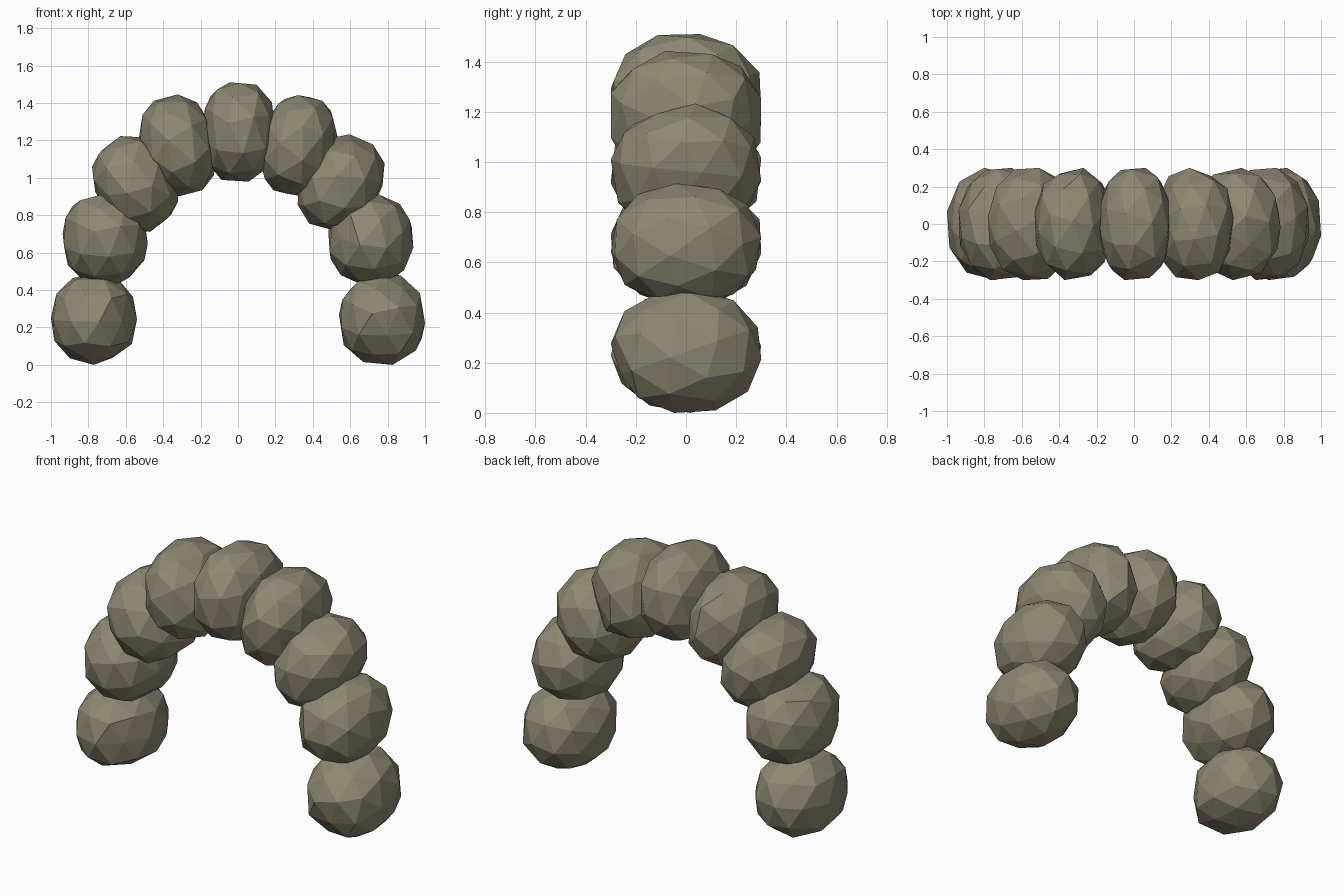
import bpy, bmesh, random
from math import radians, copysign
from mathutils import Matrix, Vector

if "Cube" in bpy.data.objects:
    bpy.data.objects.remove(bpy.data.objects["Cube"])

random.seed(11)

stone = bpy.data.materials.new("olive grey stone")
stone.diffuse_color = (0.27, 0.25, 0.17, 1)
stone.use_nodes = True
stone.node_tree.nodes["Principled BSDF"].inputs["Base Color"].default_value = stone.diffuse_color


def boulder(name, x, z, size, tilt, turn, full):
    """Faceted, slightly dented boulder fitted to a size, then leaned along the arch."""
    bm = bmesh.new()
    bmesh.ops.create_icosphere(bm, subdivisions=2, radius=1)
    spin = Matrix.Rotation(radians(turn), 4, 'X') @ Matrix.Rotation(radians(turn * 2), 4, 'Z')
    bmesh.ops.transform(bm, matrix=spin, verts=bm.verts)
    # a few chipped corners, small unevenness elsewhere
    for v in bm.verts:
        v.co *= random.uniform(0.9, 0.94) if random.random() < 0.05 else random.uniform(0.985, 1.01)
    # fit to the unleaned size; powers below 1 swell the flanks across the arch
    lo = [min(v.co[i] for v in bm.verts) for i in range(3)]
    hi = [max(v.co[i] for v in bm.verts) for i in range(3)]
    for v in bm.verts:
        unit = [2 * (v.co[i] - lo[i]) / (hi[i] - lo[i]) - 1 for i in range(3)]
        power = (full, 0.95, full)
        v.co = Vector([copysign(abs(u) ** p, u) * s / 2 for u, p, s in zip(unit, power, size)])
    place = Matrix.Translation((x, 0, z)) @ Matrix.Rotation(radians(tilt), 4, 'Y')
    bmesh.ops.transform(bm, matrix=place, verts=bm.verts)
    mesh = bpy.data.meshes.new(name)
    bm.to_mesh(mesh)
    bm.free()
    mesh.materials.append(stone)
    bpy.context.collection.objects.link(bpy.data.objects.new(name, mesh))


# x, z, width, height, lean, fullness for one side of the arch, foot to shoulder
side = [
    ("foot_boulder", 0.77, 0.245, 0.46, 0.49, 0, 0.92),
    ("lower_boulder", 0.71, 0.67, 0.455, 0.49, 0, 0.9),
    ("upper_boulder", 0.55, 0.967, 0.42, 0.53, 26, 0.88),
    ("shoulder_boulder", 0.32, 1.173, 0.39, 0.53, 14, 0.85),
]
for n, (name, x, z, w, h, lean, full) in enumerate(side):
    for s, label in ((-1, "left"), (1, "right")):
        boulder(f"{label}_{name}", s * x, z, (w, 0.6, h), s * lean, 17 * n + 9 * s + 12, full)

# keystone at the crown
boulder("keystone_boulder", 0.005, 1.245, (0.39, 0.6, 0.53), 0, 20, 0.83)
